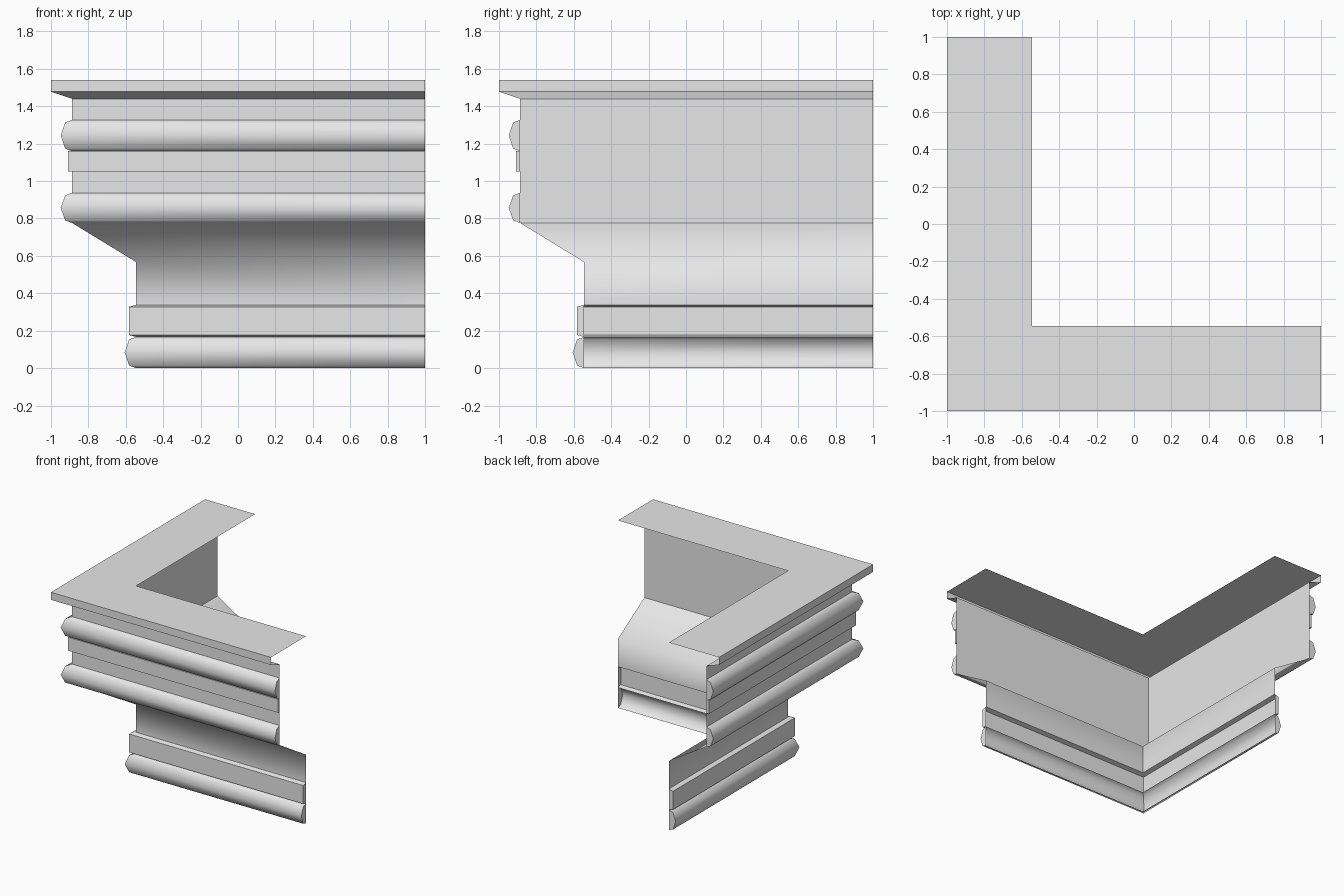
import bpy
import bmesh

cube = bpy.data.objects.get("Cube")
if cube:
    bpy.data.objects.remove(cube, do_unlink=True)

# Single plain grey
grey = bpy.data.materials.new("plain_grey")
grey.use_nodes = True
grey.diffuse_color = (0.8, 0.8, 0.8, 1)
grey.node_tree.nodes["Principled BSDF"].inputs["Base Color"].default_value = (0.8, 0.8, 0.8, 1)

WALL = -0.887    # upper wall line
NECK = -0.545    # lower wall line
END = 1.0        # where both wings stop


def sweep(name, profile, smooth=False, caps=False):
    """Sweep an (offset, height) profile, listed top down, round the mitred corner."""
    bm = bmesh.new()
    left = [bm.verts.new((d, END, z)) for d, z in profile]
    corner = [bm.verts.new((d, d, z)) for d, z in profile]
    right = [bm.verts.new((END, d, z)) for d, z in profile]
    for a, b in ((left, corner), (corner, right)):
        for i in range(len(profile) - 1):
            face = bm.faces.new((a[i], a[i + 1], b[i + 1], b[i]))
            face.smooth = smooth
    if caps:
        bm.faces.new(left[::-1])
        bm.faces.new(right)
    # Keep the mitre and the ends crisp
    for row in (left, corner, right):
        for a, b in zip(row, row[1:]):
            bm.edges.get((a, b)).smooth = False
    mesh = bpy.data.meshes.new(name)
    bm.to_mesh(mesh)
    bm.free()
    mesh.materials.append(grey)
    obj = bpy.data.objects.new(name, mesh)
    bpy.context.collection.objects.link(obj)
    return obj


def roll(name, base, top, bottom):
    """Half-round moulding on a wall, with closed ends."""
    mid = (top + bottom) / 2
    profile = [(base, top), (base - 0.037, top - 0.014), (base - 0.061, mid),
               (base - 0.037, bottom + 0.014), (base, bottom)]
    return sweep(name, profile, smooth=True, caps=True).data


def open_back(mesh, profile_count=5):
    return mesh


# Top ledge with its rim and sloped underside
sweep("top_ledge", [(NECK, 1.54), (-1, 1.54), (-1, 1.478), (WALL, 1.44)])

# Upper wall with two rolls and a flat band
sweep("upper_wall", [(WALL, 1.44), (WALL, 0.776)])
roll("upper_roll", WALL, 1.327, 1.16)
sweep("upper_band", [(WALL, 1.16), (-0.908, 1.16), (-0.908, 1.05), (WALL, 1.05)], caps=True)
roll("middle_roll", WALL, 0.937, 0.776)

# Cove shading softly from the slope into the neck
sweep("cove", [(WALL, 0.776), (NECK, 0.567), (NECK, 0.338)], smooth=True)

# Lower band and bottom roll
sweep("lower_band", [(NECK, 0.338), (-0.582, 0.328), (-0.582, 0.177), (NECK, 0.167)], caps=True)
roll("bottom_roll", NECK, 0.167, 0.0)
